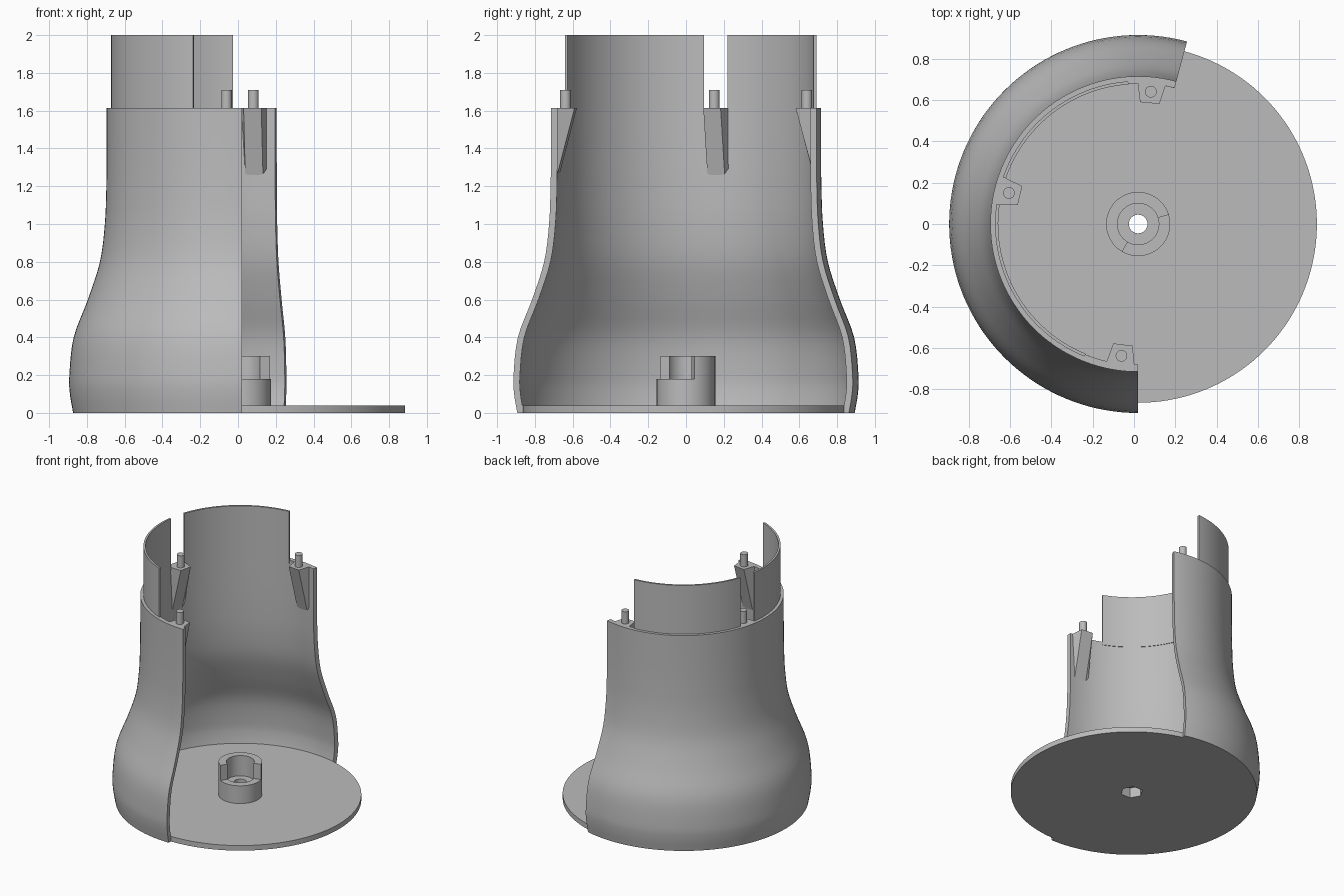
import bpy, bmesh, math
from mathutils import Matrix, Vector

cube = bpy.data.objects.get("Cube")
if cube:
    bpy.data.objects.remove(cube)

AXIS_X = 0.02  # the turning axis sits slightly off centre
grey = bpy.data.materials.new("plain_grey")
grey.use_nodes = True
grey.diffuse_color = (0.5, 0.5, 0.5, 1)
grey.node_tree.nodes["Principled BSDF"].inputs["Base Color"].default_value = (0.5, 0.5, 0.5, 1)


def finish(name, bm):
    bmesh.ops.recalc_face_normals(bm, faces=bm.faces)
    mesh = bpy.data.meshes.new(name)
    bm.to_mesh(mesh)
    bm.free()
    mesh.materials.append(grey)
    mesh.shade_smooth()
    mesh.set_sharp_from_angle(angle=math.radians(30))
    obj = bpy.data.objects.new(name, mesh)
    obj.location.x = AXIS_X
    bpy.context.collection.objects.link(obj)
    return obj


def revolve(name, profile, start=0, end=360, step=2.5):
    """Turn a closed (radius, height) outline from start to end degrees."""
    bm = bmesh.new()
    full = end - start == 360
    n = round((end - start) / step)
    rings = []
    for i in range(n if full else n + 1):
        a = math.radians(start + (end - start) * i / n)
        rings.append([bm.verts.new((r * math.cos(a), r * math.sin(a), z)) for r, z in profile])
    for i in range(n):
        a, b = rings[i], rings[(i + 1) % len(rings)]
        for j in range(len(profile)):
            k = (j + 1) % len(profile)
            bm.faces.new((a[j], a[k], b[k], b[j]))
    if not full:
        bm.faces.new(rings[0])
        bm.faces.new(rings[-1])
    return finish(name, bm)


def smooth_curve(points, parts=4):
    """Catmull-Rom curve through the points."""
    p = [Vector(q) for q in points]
    p = [2 * p[0] - p[1]] + p + [2 * p[-1] - p[-2]]
    out = []
    for i in range(1, len(p) - 2):
        a, b, c, d = p[i - 1:i + 3]
        for s in range(parts):
            t = s / parts
            out.append((2 * b + (c - a) * t + (2 * a - 5 * b + 4 * c - d) * t**2
                        + (3 * b - a - 3 * c + d) * t**3) / 2)
    return out + [p[-2]]


def box(r0, r1, z0, z1):
    return [(r0, z0), (r1, z0), (r1, z1), (r0, z1)]


# Bell-shaped shell, open on one side
outer = smooth_curve([(.893, 0), (.91, .1), (.913, .2), (.89, .4), (.815, .6),
                      (.751, .8), (.725, 1), (.717, 1.2), (.715, 1.4), (.715, 1.615)])
inner = [(v.x - .034, v.y) for v in reversed(outer)]
revolve("shell", [tuple(v) for v in outer] + inner, 75, 270)

# Thin collar segments above the shell
revolve("collar_back", box(.677, .692, 1.59, 2), 94, 161)
revolve("collar_front", box(.677, .692, 1.59, 2), 172, 248)

# Base disc with stepped hub, and a hexagonal nut recess below
base = revolve("base_disc", [(.045, 0), (.865, 0), (.865, .04), (.155, .04), (.155, .18),
                             (.1, .18), (.1, .14), (.045, .14)])
nut = revolve("nut_cutter", box(.001, .08, -.05, .08), step=60)
cut = base.modifiers.new("nut_recess", 'BOOLEAN')
cut.operation, cut.object, cut.solver = 'DIFFERENCE', nut, 'EXACT'
bpy.context.view_layer.objects.active = base
bpy.ops.object.modifier_apply(modifier=cut.name)
bpy.data.objects.remove(nut)
base.data.set_sharp_from_angle(angle=math.radians(30))
revolve("hub_wall", box(.1, .155, .18, .3), 17, 240)

# Tapered brackets with locating pegs
for side, angle in (("back", 84.5), ("right", 166.5), ("front", 262.8)):
    turn = Matrix.Rotation(math.radians(angle), 4, 'Z')
    bm = bmesh.new()
    top = [(.588, -.047), (.69, -.07), (.69, .07), (.588, .047)]
    low = [(.684, -.047), (.69, -.07), (.69, .07), (.684, .047)]
    up = [bm.verts.new((x, y, 1.615)) for x, y in top]
    down = [bm.verts.new((x, y, 1.25)) for x, y in low]
    bm.faces.new(up)
    bm.faces.new(down)
    for j in range(4):
        k = (j + 1) % 4
        bm.faces.new((up[j], up[k], down[k], down[j]))
    bm.transform(turn)
    finish("bracket_" + side, bm)

    bm = bmesh.new()
    bmesh.ops.create_cone(bm, cap_ends=True, segments=32, radius1=.028, radius2=.028,
                          depth=.11, matrix=turn @ Matrix.Translation((.643, 0, 1.655)))
    finish("peg_" + side, bm)
